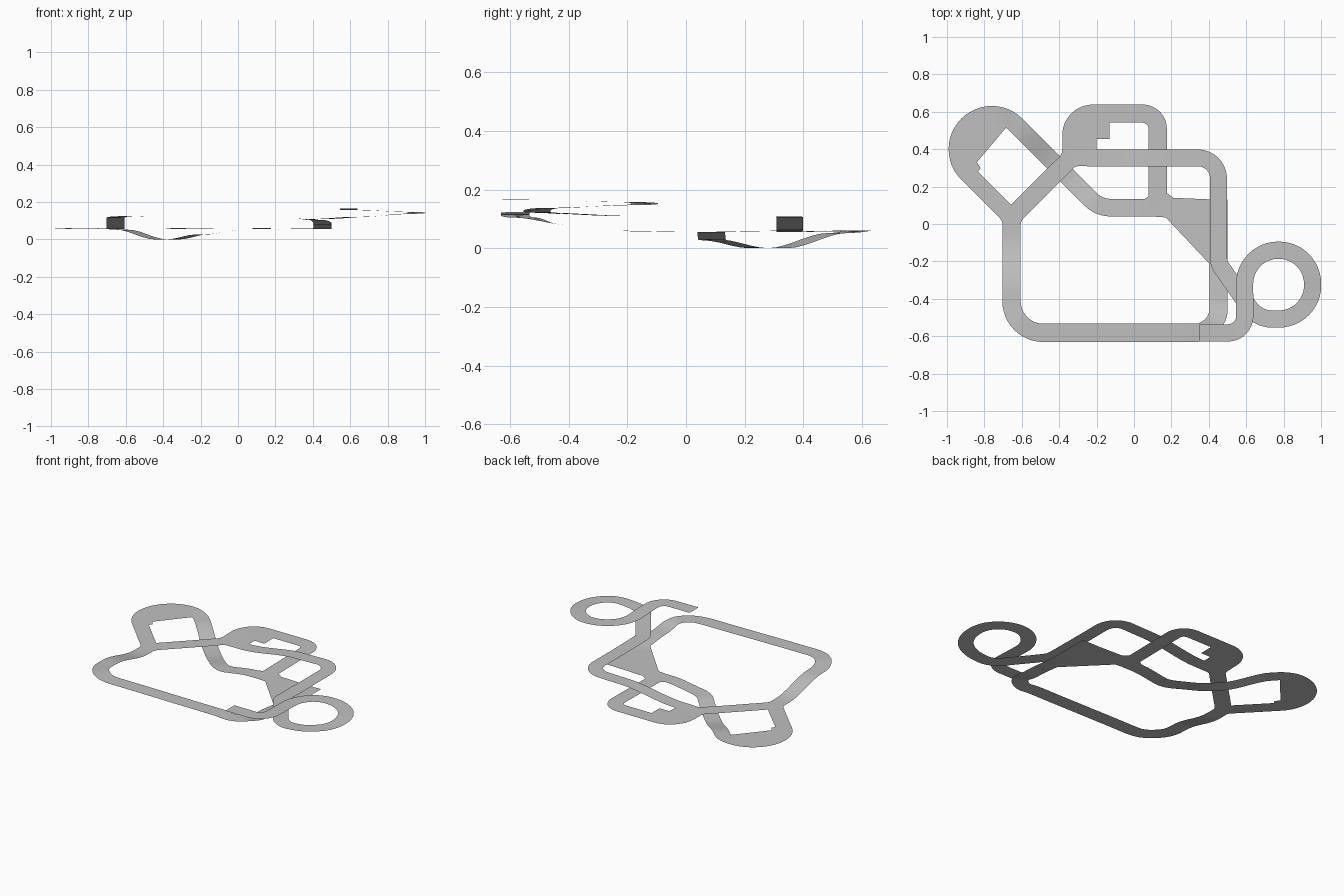
import bpy
import math
from mathutils import Vector

cube = bpy.data.objects.get("Cube")
if cube:
    bpy.data.objects.remove(cube)

asphalt = bpy.data.materials.new("grey_asphalt")
asphalt.use_nodes = True
GREY = (0.53, 0.53, 0.53, 1)
asphalt.diffuse_color = GREY
asphalt.node_tree.nodes["Principled BSDF"].inputs["Base Color"].default_value = GREY


def add_mesh(name, verts, faces):
    mesh = bpy.data.meshes.new(name)
    mesh.from_pydata(verts, [], faces)
    mesh.materials.append(asphalt)
    obj = bpy.data.objects.new(name, mesh)
    bpy.context.collection.objects.link(obj)
    return obj


def fillet(prev, corner, after, radius):
    """Points of a rounded corner."""
    a, b = (prev - corner).normalized(), (after - corner).normalized()
    half = a.angle(b) / 2
    if radius == 0:
        return [corner]
    reach = radius / math.tan(half)
    centre = corner + (a + b).normalized() * (radius / math.sin(half))
    start, end = corner + a * reach - centre, corner + b * reach - centre
    sweep = math.pi - 2 * half
    steps = 2 * max(2, math.ceil(sweep / 0.3))
    return [centre + (start * math.sin(sweep * (1 - i / steps))
                      + end * math.sin(sweep * i / steps)) / math.sin(sweep)
            for i in range(steps + 1)]


def road(name, path, width=0.094):
    """Flat ribbon along (x, y, z, corner radius) points, with eased heights."""
    flat = [Vector(p[:2]) for p in path]
    line, knots = [], []
    for i, p in enumerate(flat):
        if i in (0, len(path) - 1):
            bend = [p]
        else:
            bend = fillet(flat[i - 1], p, flat[i + 1], path[i][3])
        knots.append((len(line) + len(bend) // 2, path[i][2]))
        line += bend

    # Cut the straights into short pieces and measure along the road
    dense, dist, marks = [line[0]], [0.0], [0.0]
    for a, b in zip(line, line[1:]):
        n = max(1, round((b - a).length / 0.04))
        for k in range(1, n + 1):
            dense.append(a.lerp(b, k / n))
            dist.append(dist[-1] + (b - a).length / n)
        marks.append(dist[-1])
    heights = [(marks[i], z) for i, z in knots]

    def height(s):
        for (s0, z0), (s1, z1) in zip(heights, heights[1:]):
            if s <= s1:
                t = (s - s0) / (s1 - s0)
                return z0 + (z1 - z0) * t * t * (3 - 2 * t)
        return heights[-1][1]

    verts, last = [], len(dense) - 1
    for i, p in enumerate(dense):
        before, after = dense[max(i - 1, 0)], dense[min(i + 1, last)]
        d = ((p - before).normalized() + (after - p).normalized()).normalized()
        side = Vector((-d.y, d.x)) * width / 2
        for q in (p + side, p - side):
            verts.append((q.x, q.y, height(dist[i])))
    faces = [(2 * i, 2 * i + 1, 2 * i + 3, 2 * i + 2) for i in range(last)]
    obj = add_mesh(name, verts, faces)
    for poly in obj.data.polygons:
        poly.use_smooth = True


def plate(name, outline):
    """Flat paved area, outline counter-clockwise."""
    add_mesh(name, outline, [tuple(range(len(outline)))])


# Lower road: from the paved junction round the front to the west fork
road("lower_circuit", [
    (0.452, 0.132, 0.055, 0), (0.452, -0.1, 0.055, 0),
    (0.452, -0.4, 0.077, 0), (0.452, -0.582, 0.104, 0.13),
    (0.25, -0.582, 0.116, 0), (-0.45, -0.582, 0.12, 0),
    (-0.655, -0.582, 0.124, 0.17), (-0.655, -0.38, 0.115, 0),
    (-0.655, -0.05, 0.055, 0), (-0.655, 0.035, 0.055, 0.1),
    (-0.4, 0.29, 0.055, 0)], width=0.098)

# Upper road: fork, bridge, east straight over the junction, spiral, open end
road("upper_bridge", [
    (-0.64, 0.05, 0.055, 0), (-0.335, 0.355, 0.056, 0.1),
    (-0.2, 0.353, 0.058, 0), (0.2, 0.353, 0.104, 0),
    (0.452, 0.353, 0.108, 0.11), (0.452, -0.02, 0.108, 0)], width=0.09)
road("spiral_ramp", [
    (0.452, -0.02, 0.108, 0), (0.452, -0.21, 0.11, 0.1),
    (0.66, -0.508, 0.121, 0.15), (0.955, -0.508, 0.137, 0.18),
    (0.955, -0.14, 0.147, 0.18), (0.59, -0.14, 0.157, 0.18),
    (0.593, -0.582, 0.165, 0.09), (0.35, -0.582, 0.166, 0)], width=0.092)

# West loop that dips under the circuit and joins the paved junction
road("west_loop", [
    (-0.655, -0.08, 0.055, 0), (-0.655, 0.035, 0.055, 0.1),
    (-1.02, 0.4, 0.06, 0.183), (-0.76, 0.66, 0.06, 0.183),
    (-0.62, 0.52, 0.052, 0), (-0.41, 0.31, 0, 0),
    (-0.35, 0.25, 0, 0), (-0.188, 0.088, 0.027, 0.15),
    (0.05, 0.086, 0.054, 0), (0.42, 0.085, 0.055, 0)])

# North loop passing under the bridge
road("north_loop", [
    (-0.5, 0.19, 0.055, 0), (-0.335, 0.355, 0.056, 0.1),
    (-0.335, 0.59, 0.06, 0.115), (0.127, 0.59, 0.06, 0.08),
    (0.127, 0.08, 0.055, 0)], width=0.097)

# Paved areas filling the inside of the bends
plate("west_paving", [
    (-0.92, 0.28, 0.057), (-0.84, 0.27, 0.057), (-0.82, 0.3, 0.057),
    (-0.84, 0.33, 0.057), (-0.68, 0.52, 0.057), (-0.72, 0.56, 0.058),
    (-0.85, 0.55, 0.058), (-0.94, 0.43, 0.058)])
plate("north_paving", [
    (-0.33, 0.36, 0.055), (-0.2, 0.36, 0.055), (-0.2, 0.455, 0.057),
    (-0.13, 0.455, 0.057), (-0.13, 0.58, 0.058), (-0.24, 0.58, 0.058),
    (-0.33, 0.5, 0.057)])
plate("junction_paving", [
    (0.1, 0.04, 0.0545), (0.17, 0.035, 0.0545), (0.41, -0.22, 0.06),
    (0.44, -0.18, 0.057), (0.44, 0.13, 0.0545), (0.21, 0.14, 0.0545),
    (0.17, 0.17, 0.0545), (0.08, 0.15, 0.0545), (0.05, 0.13, 0.0545)])
